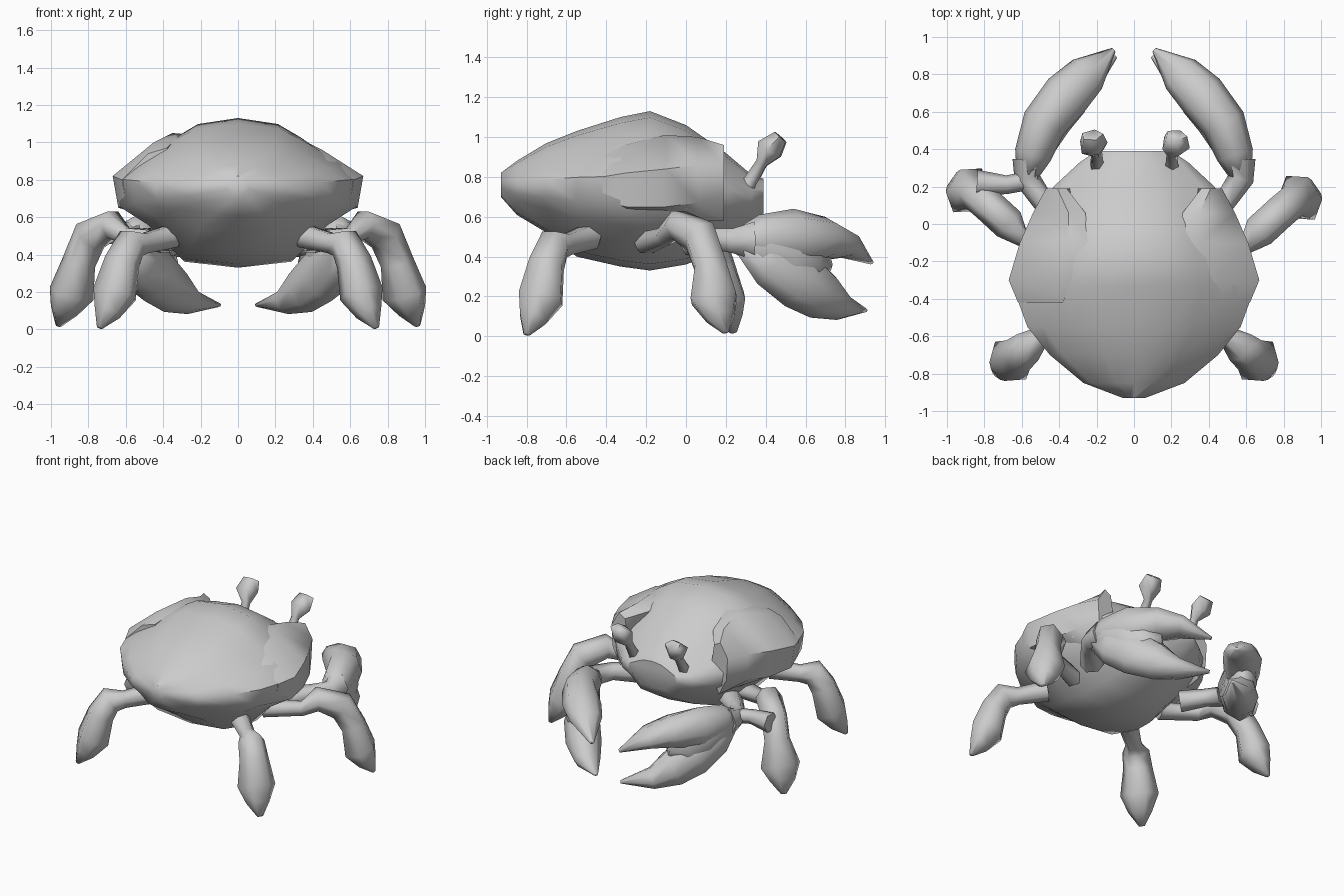
import bpy, bmesh, math
from mathutils import Vector

Z = Vector((0, 0, 1))


def loft(name, rings, angle=50):
    """Skin closed rings of points into one capped, smooth-shaded mesh."""
    bm = bmesh.new()
    vr = [[bm.verts.new(p) for p in r] for r in rings]
    n = len(vr[0])
    for a, b in zip(vr, vr[1:]):
        for i in range(n):
            j = (i + 1) % n
            bm.faces.new((a[i], a[j], b[j], b[i]))
    bm.faces.new(vr[0])
    bm.faces.new(vr[-1])
    bmesh.ops.recalc_face_normals(bm, faces=bm.faces)
    me = bpy.data.meshes.new(name)
    bm.to_mesh(me)
    bm.free()
    for p in me.polygons:
        p.use_smooth = True
    me.set_sharp_from_angle(angle=math.radians(angle))
    ob = bpy.data.objects.new(name, me)
    bpy.context.collection.objects.link(ob)
    return ob


def limb(name, stations, sides=6, mirror=1, shift=(0, 0, 0)):
    """Tapered limb; each station is x, y, z, half width, half height."""
    pts = [Vector((s[0] * mirror, s[1], s[2])) + Vector(shift) for s in stations]
    flat = pts[-1] - pts[0]
    flat.z = 0
    across = flat.cross(Z).normalized()
    rings = []
    for i, (p, s) in enumerate(zip(pts, stations)):
        t = (pts[min(i + 1, len(pts) - 1)] - pts[max(i - 1, 0)]).normalized()
        u = (across - t * across.dot(t)).normalized()
        v = u.cross(t)
        rings.append([p + u * s[3] * math.cos(a) + v * s[4] * math.sin(a)
                      for a in (2 * math.pi * k / sides for k in range(sides))])
    return loft(name, rings, 75)


# Domed body: y, half width, widest z, top z, bottom z
body = [(-.93, .06, .76, .82, .70), (-.85, .27, .74, .88, .61),
        (-.70, .45, .74, .97, .52), (-.55, .57, .74, 1.03, .40),
        (-.33, .65, .73, 1.10, .35), (-.18, .61, .73, 1.13, .33),
        (0, .55, .71, 1.06, .36), (.20, .43, .70, .92, .44),
        (.33, .29, .68, .81, .52), (.39, .20, .70, .79, .60)]
rings = []
for y, w, m, t, b in body:
    H, L = t - m, m - b
    half = [(0, t), (.35 * w, m + .92 * H), (.55 * w, m + .74 * H),
            (.85 * w, m + .42 * H), (w, m + .2 * H), (.97 * w, m - .2 * L),
            (.74 * w, m - .45 * L), (.47 * w, m - .92 * L), (0, b)]
    full = half + [(-x, z) for x, z in half[-2:0:-1]]
    rings.append([(x, y, z) for x, z in full])
loft("body_shell", rings)

# Raised plates on the shoulders: y, then x/z around the plate
plate = [(-.42, [(.38, .93), (.48, .90), (.62, .80), (.60, .68), (.46, .63), (.36, .78)]),
         (-.30, [(.33, .98), (.45, .96), (.67, .82), (.64, .65), (.47, .61), (.33, .78)]),
         (-.10, [(.24, 1.0), (.35, 1.01), (.61, .84), (.60, .65), (.45, .60), (.30, .78)]),
         (.06, [(.26, .96), (.35, 1.0), (.54, .86), (.54, .67), (.42, .58), (.30, .75)]),
         (.19, [(.36, .93), (.41, .96), (.47, .86), (.46, .70), (.40, .58), (.33, .72)])]
# Front legs, rear legs, eyes and two-fingered claws
front_leg = [(.35, -.20, .47, .07, .06), (.60, -.11, .50, .05, .05),
             (.67, -.04, .56, .09, .08), (.79, .07, .50, .09, .10),
             (.85, .12, .36, .09, .09), (.89, .14, .19, .14, .115),
             (.93, .17, .10, .09, .07), (.96, .20, .02, .02, .015)]
rear_leg = [(.35, -.48, .50, .07, .07), (.50, -.60, .46, .055, .06),
            (.57, -.66, .46, .09, .09), (.62, -.70, .36, .10, .095),
            (.66, -.73, .19, .13, .115), (.70, -.77, .09, .08, .07),
            (.74, -.80, .01, .02, .015)]
eye = [(.20, .30, .74, .04, .04), (.20, .38, .87, .03, .03),
       (.22, .42, .94, .08, .07), (.225, .475, 1.0, .06, .04)]
arm = [(.38, .02, .47, .08, .07), (.50, .14, .49, .06, .06),
       (.57, .24, .48, .07, .07), (.56, .34, .48, .09, .11)]
palm = [(.57, .26, .48, .06, .07), (.54, .38, .47, .09, .14),
        (.48, .52, .41, .11, .20), (.42, .63, .36, .09, .17),
        (.35, .71, .36, .04, .04)]
upper_finger = [(.57, .26, .48, .06, .06), (.54, .37, .49, .10, .12),
                (.48, .54, .49, .12, .15), (.36, .69, .49, .13, .11),
                (.25, .80, .46, .11, .07), (.11, .93, .37, .015, .01)]
lower_finger = [(.56, .30, .47, .06, .08), (.52, .42, .38, .10, .14),
                (.45, .56, .29, .12, .16), (.36, .67, .21, .12, .13),
                (.26, .77, .15, .09, .07), (.10, .90, .13, .015, .01)]

for side, m in (("right", 1), ("left", -1)):
    lift = .04 if m < 0 else 0
    loft(f"shoulder_plate_{side}",
         [[(m * x, y, z + (lift if k < 2 and y < 0 else 0))
           for k, (x, z) in enumerate(sec)] for y, sec in plate])
    limb(f"front_leg_{side}", front_leg, mirror=m,
         shift=(0, .04 if m < 0 else 0, 0))
    limb(f"rear_leg_{side}", rear_leg, mirror=m)
    limb(f"eye_{side}", eye, 5, m)
    limb(f"claw_arm_{side}", arm, 6, m)
    limb(f"claw_palm_{side}", palm, 8, m)
    limb(f"claw_upper_{side}", upper_finger, 8, m)
    limb(f"claw_lower_{side}", lower_finger, 8, m)

# Short strut between the left claw base and the left front leg
limb("claw_strut_left", [(-.52, .24, .48, .05, .05), (-.68, .21, .50, .05, .05),
                         (-.84, .22, .50, .07, .07)])
